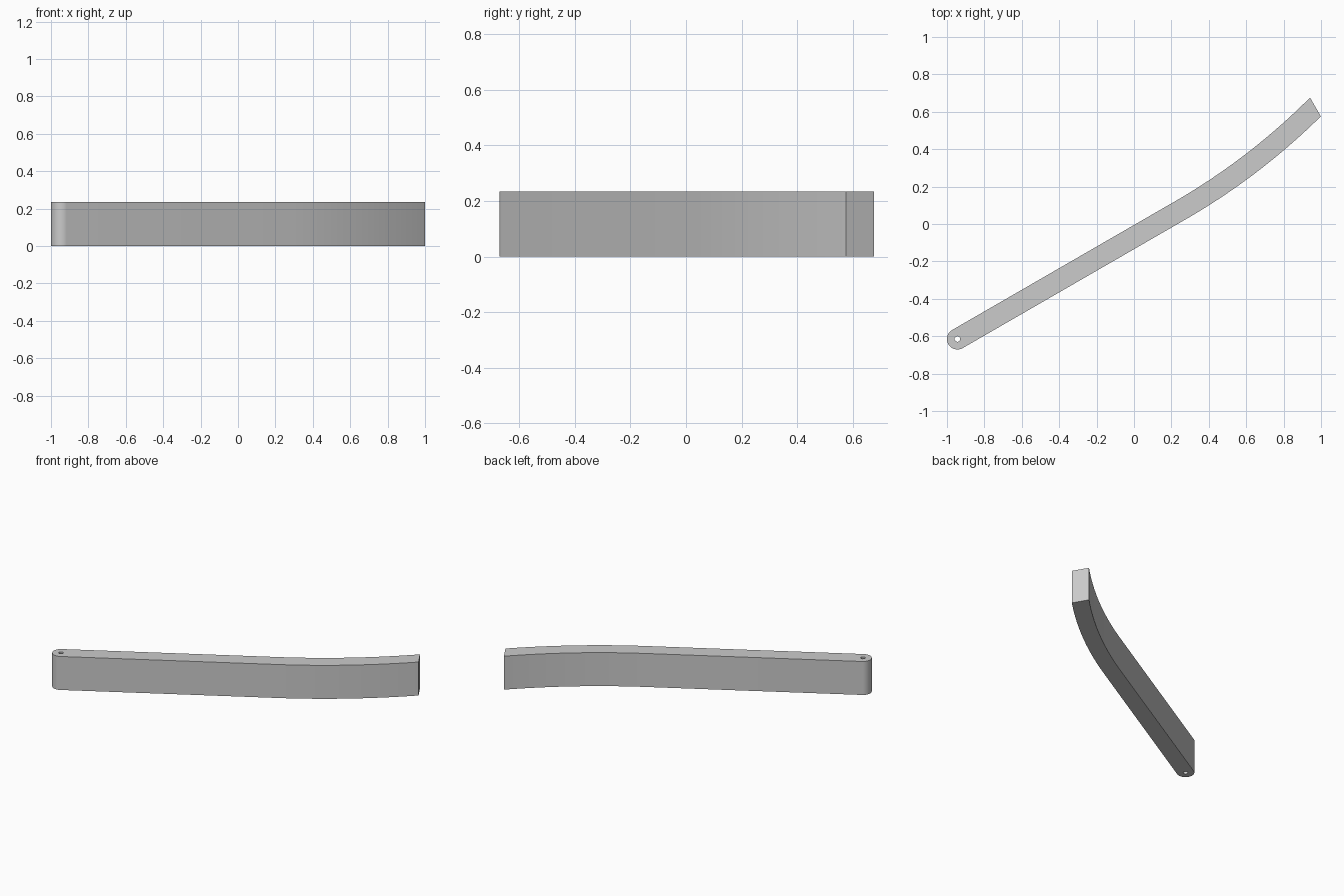
import bpy, bmesh
from math import sin, cos, pi, sqrt, radians
from mathutils import Matrix, Vector

old = bpy.data.objects.get("Cube")
if old:
    bpy.data.objects.remove(old)

HEIGHT = 0.235
HALF = 0.056                      # half the bar's width
PIVOT = Vector((-0.944, -0.615, 0))
LENGTH = 2.278                    # pivot to squared tip, along the straight axis
BEND_START = 1.376
BEND_RADIUS = 3.52
STEPS = 24


def edge(side):
    """Long edge from bend start to tip, concentric with the centre line."""
    r = BEND_RADIUS - side * HALF
    pts = []
    for i in range(STEPS + 1):
        d = (LENGTH - BEND_START) * i / STEPS
        pts.append((BEND_START + d, BEND_RADIUS - sqrt(r * r - d * d)))
    return pts


def arc(radius, start, end, count):
    return [(radius * cos(start + (end - start) * i / count),
             radius * sin(start + (end - start) * i / count)) for i in range(count)]


def add_loop(bm, pts):
    verts = [bm.verts.new((x, y, 0)) for x, y in pts]
    return [bm.edges.new((v, verts[(i + 1) % len(verts)])) for i, v in enumerate(verts)]


# Outline: rounded pivot end, lower edge, square tip, upper edge
cap = arc(HALF, pi / 2, 3 * pi / 2, 24) + [(0, -HALF)]
outline = cap + edge(-1) + edge(1)[::-1]
hole = arc(0.015, 0, 2 * pi, 24)

bm = bmesh.new()
edges = add_loop(bm, outline) + add_loop(bm, hole)
bmesh.ops.triangle_fill(bm, edges=edges, use_beauty=True)
solid = bmesh.ops.extrude_face_region(bm, geom=bm.faces[:], use_keep_orig=True)
top = [g for g in solid["geom"] if isinstance(g, bmesh.types.BMVert)]
bmesh.ops.translate(bm, verts=top, vec=(0, 0, HEIGHT))
bmesh.ops.recalc_face_normals(bm, faces=bm.faces[:])
bm.transform(Matrix.Translation(PIVOT) @ Matrix.Rotation(radians(30), 4, "Z"))

mesh = bpy.data.meshes.new("curved_arm")
bm.to_mesh(mesh)
bm.free()
arm = bpy.data.objects.new("curved_arm", mesh)
bpy.context.collection.objects.link(arm)

# Single grey material
grey = bpy.data.materials.new("light_grey")
grey.use_nodes = True
grey.diffuse_color = (0.6, 0.6, 0.6, 1)
grey.node_tree.nodes["Principled BSDF"].inputs["Base Color"].default_value = (0.6, 0.6, 0.6, 1)
mesh.materials.append(grey)

bpy.ops.object.select_all(action="DESELECT")
arm.select_set(True)
bpy.context.view_layer.objects.active = arm
bpy.ops.object.shade_smooth_by_angle(angle=radians(30))
